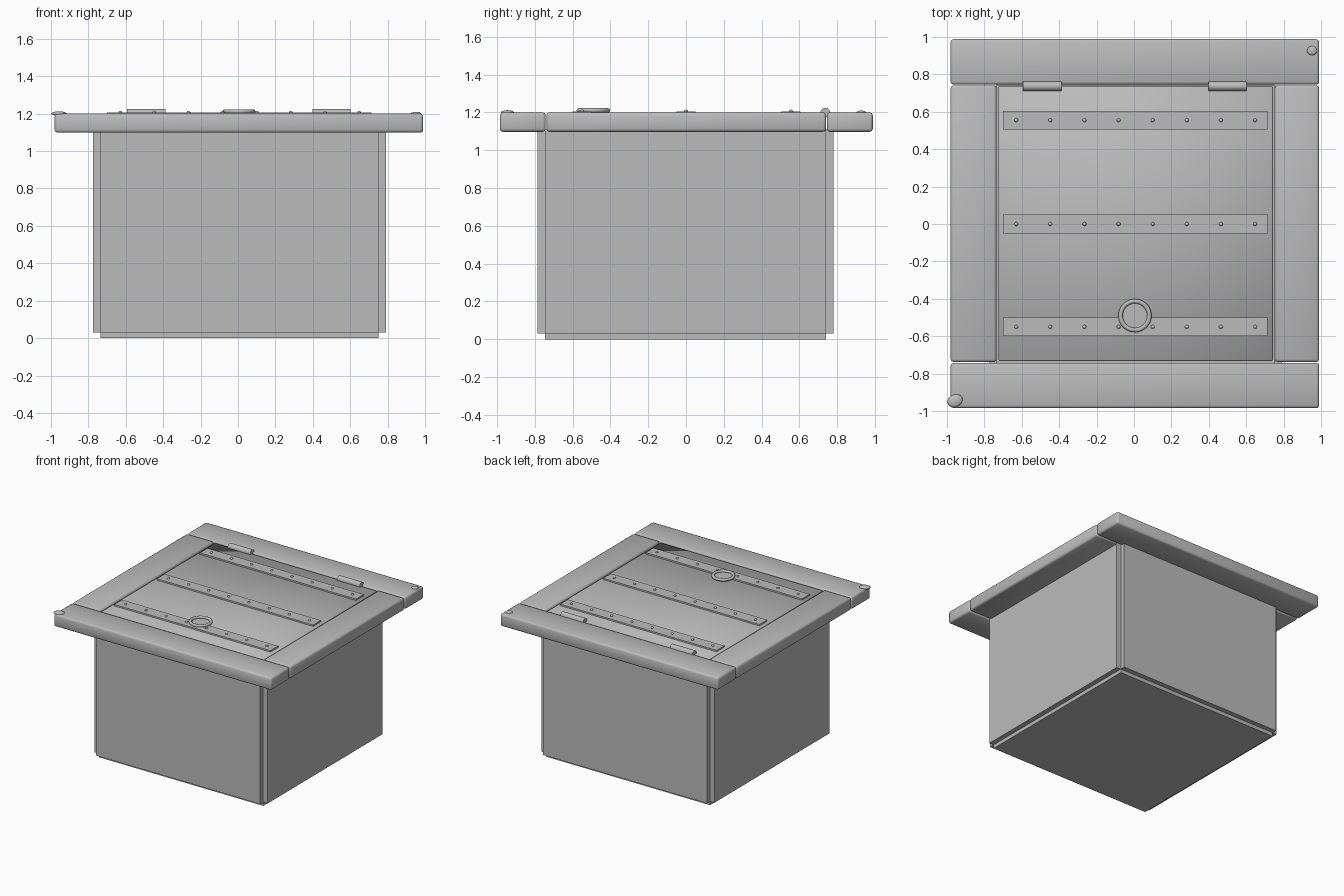
import bpy, math
from mathutils import Vector

if "Cube" in bpy.data.objects:
    bpy.data.objects.remove(bpy.data.objects["Cube"])

grey = bpy.data.materials.new("plain_grey")
grey.diffuse_color = (0.5, 0.5, 0.5, 1)
grey.use_nodes = True
grey.node_tree.nodes["Principled BSDF"].inputs["Base Color"].default_value = grey.diffuse_color


def finish(ob, name, smooth=None):
    ob.name = name
    ob.data.materials.clear()
    ob.data.materials.append(grey)
    if smooth is not None:
        bpy.ops.object.shade_smooth_by_angle(angle=math.radians(smooth))
    return ob


def box(name, x0, x1, y0, y1, z0, z1, bevel=0.0, segments=2):
    """Axis-aligned box given by its limits, with optional rounded edges."""
    lo, hi = Vector((x0, y0, z0)), Vector((x1, y1, z1))
    bpy.ops.mesh.primitive_cube_add(size=1, location=(lo + hi) / 2)
    ob = bpy.context.object
    for v in ob.data.vertices:
        v.co = v.co * (hi - lo)
    if bevel:
        mod = ob.modifiers.new("rounded_edges", 'BEVEL')
        mod.width, mod.segments = bevel, segments
        bpy.ops.object.modifier_apply(modifier=mod.name)
    return finish(ob, name, 60 if bevel else None)


def cylinder(name, loc, radius, depth, rot=(0, 0, 0), sides=24):
    bpy.ops.mesh.primitive_cylinder_add(vertices=sides, radius=radius, depth=depth,
                                        location=loc, rotation=rot)
    return finish(bpy.context.object, name, 40)


def knob(name, loc, size, turn=0.0):
    bpy.ops.mesh.primitive_uv_sphere_add(segments=16, ring_count=10, radius=1, location=loc,
                                         rotation=(0, 0, turn))
    ob = bpy.context.object
    for v in ob.data.vertices:
        v.co = v.co * Vector(size)
    return finish(ob, name, 60)


# Pit: floor and four wall slabs that meet only along their inner edges
box("pit_floor", -0.735, 0.75, -0.745, 0.74, 0.0, 0.03)
box("front_wall", -0.735, 0.75, -0.785, -0.745, 0.03, 1.11)
box("back_wall", -0.735, 0.75, 0.74, 0.78, 0.03, 1.11)
box("left_wall", -0.775, -0.735, -0.745, 0.74, 0.03, 1.11)
box("right_wall", 0.75, 0.79, -0.745, 0.74, 0.03, 1.11)

# Frame of four rounded beams
box("front_beam", -0.98, 0.99, -0.985, -0.742, 1.098, 1.2, 0.015)
box("back_beam", -0.98, 0.99, 0.745, 0.988, 1.098, 1.2, 0.015)
box("left_beam", -0.98, -0.735, -0.738, 0.741, 1.098, 1.2, 0.015)
box("right_beam", 0.752, 0.99, -0.738, 0.741, 1.098, 1.2, 0.015)

# Hatch door
box("door", -0.725, 0.742, -0.732, 0.737, 1.12, 1.193, 0.006, 1)

# Metal straps with rivets
for i, y in enumerate((-0.55, 0.0, 0.555)):
    box(f"strap_{i + 1}", -0.7, 0.715, y - 0.05, y + 0.05, 1.188, 1.205)
    for k in range(8):
        knob(f"rivet_{i + 1}_{k + 1}", (-0.63 + 0.1825 * k, y, 1.206), (0.01, 0.01, 0.009))

# Hinge barrels across the rear seam
for side, x in (("left", -0.49), ("right", 0.5)):
    cylinder(f"{side}_hinge", (x, 0.737, 1.2), 0.025, 0.205, (0, math.pi / 2, 0))

# Pull ring with its seat
bpy.ops.mesh.primitive_torus_add(major_segments=40, minor_segments=8, major_radius=0.077,
                                 minor_radius=0.012, location=(0.005, -0.49, 1.211))
finish(bpy.context.object, "pull_ring", 60)
cylinder("ring_seat", (0.005, -0.49, 1.198), 0.07, 0.018, sides=40)

# Small pegs in two opposite frame corners
knob("front_left_peg", (-0.957, -0.945, 1.2), (0.042, 0.033, 0.012), 0.4)
knob("back_right_peg", (0.952, 0.927, 1.2), (0.027, 0.025, 0.01))
